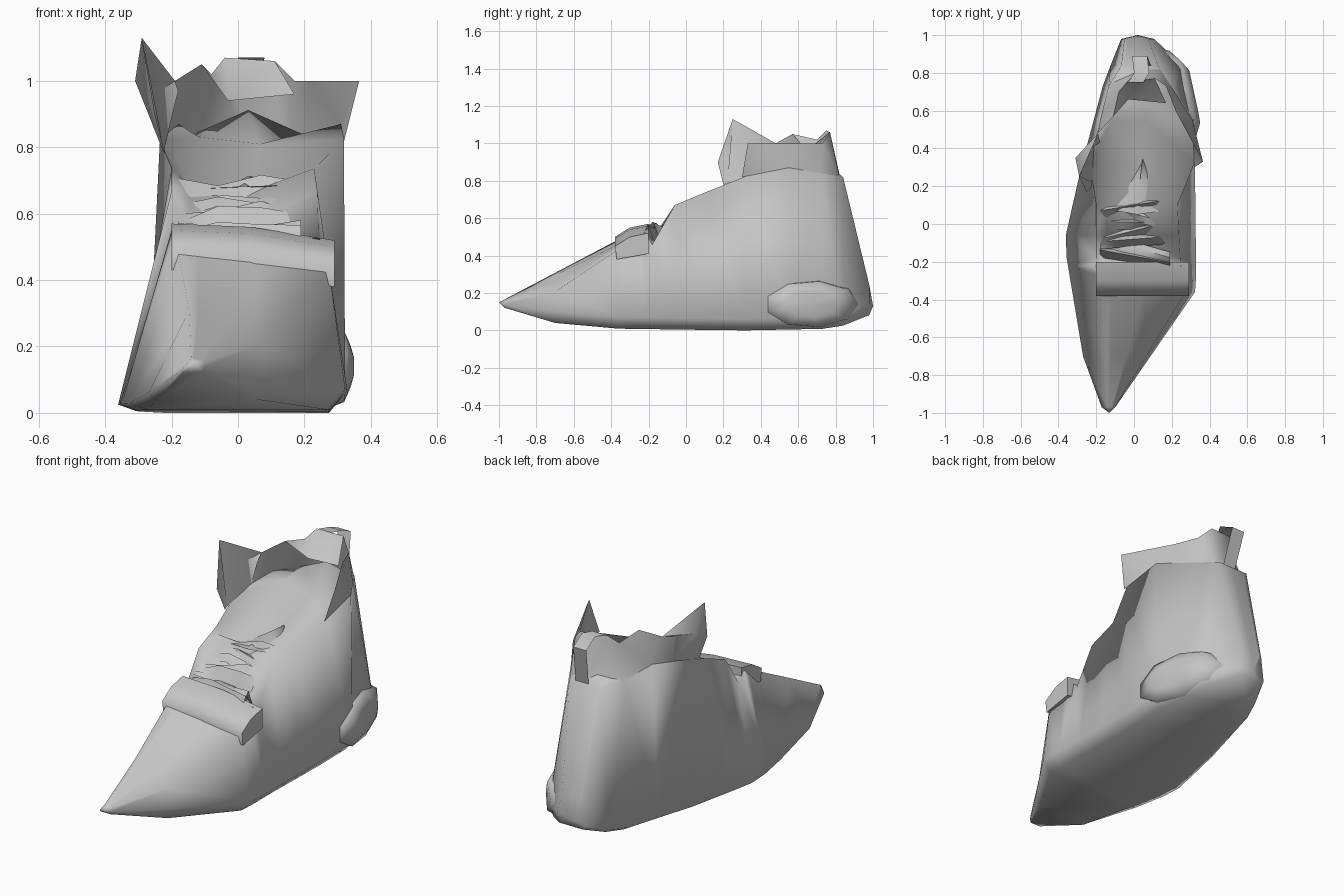
import bpy, bmesh, math, random
from mathutils import Vector

random.seed(4)
if "Cube" in bpy.data.objects:
    bpy.data.objects.remove(bpy.data.objects["Cube"], do_unlink=True)

grey = bpy.data.materials.new("plain grey")
grey.use_nodes = True
colour = (0.56, 0.56, 0.56, 1)
grey.diffuse_color = colour
grey.node_tree.nodes["Principled BSDF"].inputs["Base Color"].default_value = colour


def along(*keys):
    """Return a function of y that runs straight between the given keys."""
    def value(y):
        for (start, first), (end, last) in zip(keys, keys[1:]):
            if y <= end:
                return first + (last - first) * (y - start) / (end - start)
        return keys[-1][1]
    return value


def loft(bm, rows, closed=False):
    """Bridge rows of points that all have the same length."""
    rings = [[bm.verts.new(point) for point in row] for row in rows]
    for near, far in zip(rings, rings[1:]):
        for i in range(len(near) if closed else len(near) - 1):
            j = (i + 1) % len(near)
            bm.faces.new((near[i], near[j], far[j], far[i]))
    return rings


def fan(bm, ring, point):
    """Close a ring of vertices onto one point."""
    tip = bm.verts.new(point)
    for a, b in zip(ring, ring[1:] + ring[:1]):
        bm.faces.new((a, b, tip))


def finish(name, bm, angle=75):
    """Turn a bmesh into a shaded object."""
    bmesh.ops.triangulate(bm, faces=bm.faces[:])
    bmesh.ops.recalc_face_normals(bm, faces=bm.faces[:])
    mesh = bpy.data.meshes.new(name)
    bm.to_mesh(mesh)
    bm.free()
    mesh.materials.append(grey)
    part = bpy.data.objects.new(name, mesh)
    bpy.context.collection.objects.link(part)
    bpy.ops.object.select_all(action='DESELECT')
    part.select_set(True)
    bpy.context.view_layer.objects.active = part
    bpy.ops.object.shade_smooth_by_angle(angle=math.radians(angle))


def sheet(name, *rows):
    """Make an open crumpled sheet from rows of points."""
    bm = bmesh.new()
    loft(bm, rows)
    finish(name, bm)


# Outlines of the shoe from toe to heel
sole_left = along((-1, -0.16), (-0.7, -0.27), (-0.1, -0.37), (0.3, -0.28),
                  (0.75, -0.16), (1, -0.06))
sole_right = along((-1, -0.12), (-0.35, 0.33), (0.55, 0.32), (0.87, 0.25), (1, 0.08))
sole_height = along((-1, 0.13), (-0.7, 0.04), (-0.4, 0.01), (0.3, 0), (0.8, 0.01), (1, 0.09))
rim_left = along((-1, -0.14), (-0.6, -0.15), (-0.2, -0.2), (0.1, -0.2), (0.3, -0.24),
                 (0.75, -0.13), (0.85, -0.06), (1, -0.05))
rim_right = along((-1, -0.12), (-0.35, 0.28), (-0.27, 0.25), (0.1, 0.23), (0.3, 0.32),
                  (0.55, 0.31), (0.85, 0.12), (1, 0.07))
rim_height = along((-1, 0.15), (-0.22, 0.56), (-0.18, 0.49), (-0.06, 0.67),
                   (0.3, 0.82), (0.55, 0.87), (0.84, 0.82), (1, 0.16))
right_drop = along((-1, 0), (-0.7, 0.1), (-0.35, 0.05), (-0.18, 0.03), (-0.06, 0))
throat_depth = along((-1, 0), (-0.2, 0), (-0.05, 0.12), (0.1, 0.08), (0.33, 0.14),
                     (0.55, 0.06), (0.72, -0.08), (0.84, 0), (1, 0))


def left_rim(y):
    return Vector((rim_left(y), y, rim_height(y)))


def right_rim(y):
    return Vector((rim_right(y), y, rim_height(y) - right_drop(y)))


def middle(y):
    """Floor of the opening, halfway between the rims."""
    return left_rim(y).lerp(right_rim(y), 0.5) - Vector((0, 0, throat_depth(y)))


def inner_wall(y):
    """Steep lining just inside the left rim."""
    steep = max(0, throat_depth(y)) * 0.4
    return left_rim(y).lerp(middle(y), 0.25) - Vector((0, 0, steep))


def section(y):
    left, right, base = sole_left(y), sole_right(y), sole_height(y)
    welt = min(0.06, (right_rim(y).z - base) / 2)
    inset = (right - left) * 0.08
    return [(left, y, base + welt / 3), (left + inset, y, base),
            (right - inset, y, base), (right, y, base + welt),
            right_rim(y), middle(y), inner_wall(y), left_rim(y)]


# Shoe body, with a pointed toe and a blunt heel
stations = (-0.97, -0.7, -0.36, -0.27, -0.22, -0.18, -0.06, 0.1, 0.32,
            0.55, 0.73, 0.84, 0.98)
bm = bmesh.new()
rings = loft(bm, [section(y) for y in stations], closed=True)
fan(bm, rings[0], (-0.13, -1, 0.15))
fan(bm, rings[-1], (0.02, 1, 0.13))
finish("shoe_body", bm, angle=120)

# Ragged collar standing on the rim around the ankle
rim = [left_rim(y) for y in (0.22, 0.42, 0.57, 0.74)] + [middle(0.82)]
rim += [right_rim(y) for y in (0.82, 0.72, 0.55, 0.3)]
ear_tip, ear_dip, left_peak = (-0.29, 0.25, 1.13), (-0.19, 0.48, 1), (-0.11, 0.57, 1.05)
back_left, back_right = (-0.04, 0.75, 1.07), (0.11, 0.77, 1.06)
edge = [ear_tip, ear_dip, left_peak, (-0.08, 0.7, 1.02), back_left, back_right,
        (0.17, 0.73, 1), (0.22, 0.6, 1), (0.365, 0.33, 1)]
sheet("collar", rim, edge)

# Folded outer side of the tall ear
sheet("collar_ear",
      [left_rim(0.2), (-0.25, 0.17, 0.9), ear_tip],
      [left_rim(0.25), (-0.31, 0.35, 1), ear_tip],
      [left_rim(0.42), (-0.18, 0.43, 0.97), ear_dip])

# Lining folded forward inside the collar
sheet("collar_lining",
      [left_peak, (-0.03, 0.66, 0.94), (0.17, 0.64, 0.96)],
      [(-0.08, 0.7, 1.02), back_left, back_right])

# Pull tab hooked over the heel
sheet("heel_tab", *[[(x - 0.04, y, z), (x + 0.04, y, z)] for x, y, z in
                    ((0.01, 0.75, 1.07), (0.04, 0.8, 1.07), (0.03, 0.89, 1.03), (0.05, 0.84, 0.82))])

# Folded bar across the top of the toe
bar_profile = ((-0.2, 0.57), (-0.3, 0.55), (-0.38, 0.5), (-0.37, 0.43), (-0.2, 0.46))
bm = bmesh.new()
rings = loft(bm, [[(x, y, z - drop) for y, z in bar_profile]
                  for x, drop in ((-0.2, 0), (0.04, 0.01), (0.29, 0.05))], closed=True)
for ring in (rings[0], rings[-1]):
    bm.faces.new(ring)
finish("toe_bar", bm)

# Crumpled laces across the throat
bm = bmesh.new()
for i in range(7):
    centre = Vector((0, -0.17, 0.53)).lerp(Vector((0, 0.1, 0.67)), i / 6)
    slant = random.uniform(-0.35, 0.35)
    strip = []
    for dy, dz in ((-0.04, -0.03), (0, 0.02), (0.03, -0.03)):
        strip.append([centre + Vector((x, dy + slant * x, dz + random.uniform(-0.03, 0.03)))
                      for x in (-0.18, -0.06, 0.07, 0.19)])
    loft(bm, strip)
finish("laces", bm, angle=45)

# Pointed tongue lying in the opening
lift = Vector((0, 0, 0.02))
sheet("tongue", [inner_wall(0.08), middle(0.05) + lift * 3, right_rim(0.08) - lift * 2],
      [middle(0.2) - Vector((0.07, 0, 0)), middle(0.2) + lift * 2, middle(0.2) + Vector((0.07, 0, 0))],
      [middle(0.33), middle(0.34) + lift, middle(0.35)])


# Side bulge at the heel, an oval following the sole
def oval(size, offset):
    points = []
    for i in range(9):
        turn = math.tau * i / 9
        y = 0.67 + 0.26 * size * math.cos(turn)
        points.append((sole_right(y) + offset, y, 0.14 + 0.13 * size * math.sin(turn)))
    return points


bm = bmesh.new()
rings = loft(bm, [oval(1, -0.05), oval(0.95, 0), oval(0.55, 0.03)], closed=True)
fan(bm, rings[-1], (sole_right(0.67) + 0.02, 0.67, 0.14))
finish("heel_bulge", bm)
